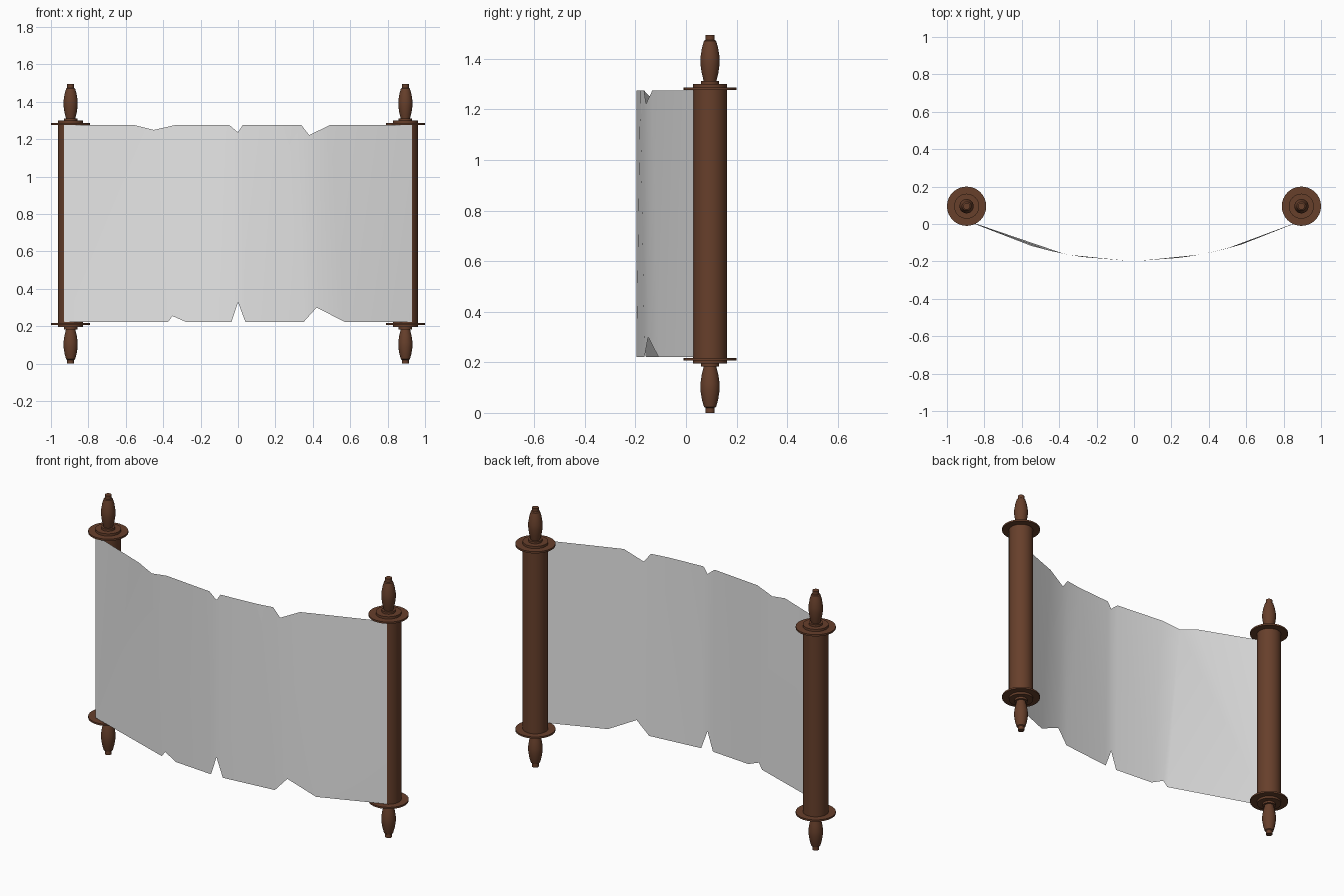
import bpy, bmesh, math

cube = bpy.data.objects.get("Cube")
if cube:
    bpy.data.objects.remove(cube, do_unlink=True)

HEIGHT = 1.495
ROD_X, ROD_Y = 0.895, 0.095


def material(name, colour):
    mat = bpy.data.materials.new(name)
    mat.use_nodes = True
    mat.diffuse_color = colour
    bsdf = next(n for n in mat.node_tree.nodes if n.type == 'BSDF_PRINCIPLED')
    bsdf.inputs["Base Color"].default_value = colour
    return mat


def add_object(name, bm, mat, angle):
    mesh = bpy.data.meshes.new(name)
    bm.to_mesh(mesh)
    bm.free()
    mesh.materials.append(mat)
    obj = bpy.data.objects.new(name, mesh)
    bpy.context.collection.objects.link(obj)
    bpy.ops.object.select_all(action='DESELECT')
    obj.select_set(True)
    bpy.context.view_layer.objects.active = obj
    bpy.ops.object.shade_smooth_by_angle(angle=math.radians(angle))
    return obj


def lathe(name, profile, mat, x, y):
    bm = bmesh.new()
    verts = [bm.verts.new((r, 0, z)) for r, z in profile]
    edges = [bm.edges.new(pair) for pair in zip(verts, verts[1:])]
    bmesh.ops.spin(bm, geom=verts + edges, cent=(0, 0, 0), axis=(0, 0, 1),
                   angle=math.tau, steps=32)
    bmesh.ops.remove_doubles(bm, verts=bm.verts, dist=0.0001)
    bmesh.ops.recalc_face_normals(bm, faces=bm.faces)
    obj = add_object(name, bm, mat, 35)
    obj.location = (x, y, 0)


wood = material("dark_wood", (0.135, 0.05, 0.024, 1))
paper = material("pale_paper", (0.8, 0.8, 0.8, 1))

# Turned half profiles, listed from the outer end inwards (radius, height)
handle = [(0, 0), (0.018, 0), (0.018, 0.02), (0.024, 0.024), (0.032, 0.052),
          (0.038, 0.09), (0.038, 0.115), (0.033, 0.15), (0.025, 0.183),
          (0.036, 0.183), (0.036, 0.195), (0, 0.195)]
disc = [(0, 0.208), (0.105, 0.208), (0.105, 0.218), (0, 0.218)]
roller = [(0, 0.195), (0.067, 0.195), (0.067, HEIGHT - 0.195), (0, HEIGHT - 0.195)]

for side, x in (("left", ROD_X), ("right", -ROD_X)):
    lathe(side + "_roller", roller, wood, x, ROD_Y)
    for part, profile in (("handle", handle), ("disc", disc)):
        lathe(f"{side}_lower_{part}", profile, wood, x, ROD_Y)
        flipped = [(r, HEIGHT - z) for r, z in profile]
        lathe(f"{side}_upper_{part}", flipped, wood, x, ROD_Y)

# Torn sheet: straight edges broken by notches (start, tip, end, tip height)
END, LOW, HIGH = 0.93, 0.222, 1.275
lower_tears = [(-0.375, -0.35, -0.275, 0.255), (-0.035, 0, 0.04, 0.33),
               (0.35, 0.42, 0.575, 0.30)]
upper_tears = [(-0.55, -0.45, -0.34, 1.25), (-0.045, 0, 0.025, 1.237),
               (0.24, 0.275, 0.29, 1.17), (0.34, 0.38, 0.49, 1.222)]


def torn_edge(tears, z):
    points = [(-END, z)]
    for start, tip, end, tip_z in tears:
        points += [(start, z), (tip, tip_z), (end, z)]
    return points + [(END, z)]


outline = torn_edge(lower_tears, LOW) + torn_edge(upper_tears, HIGH)[::-1]
bm = bmesh.new()
sheet = bm.faces.new([bm.verts.new((x, 0, z)) for x, z in outline])
bmesh.ops.triangulate(bm, faces=[sheet], ngon_method='BEAUTY')
# Bow the sheet forward between the rollers
for v in bm.verts:
    v.co.y = -0.196 + 0.262 * v.co.x ** 2
add_object("paper_sheet", bm, paper, 60)
